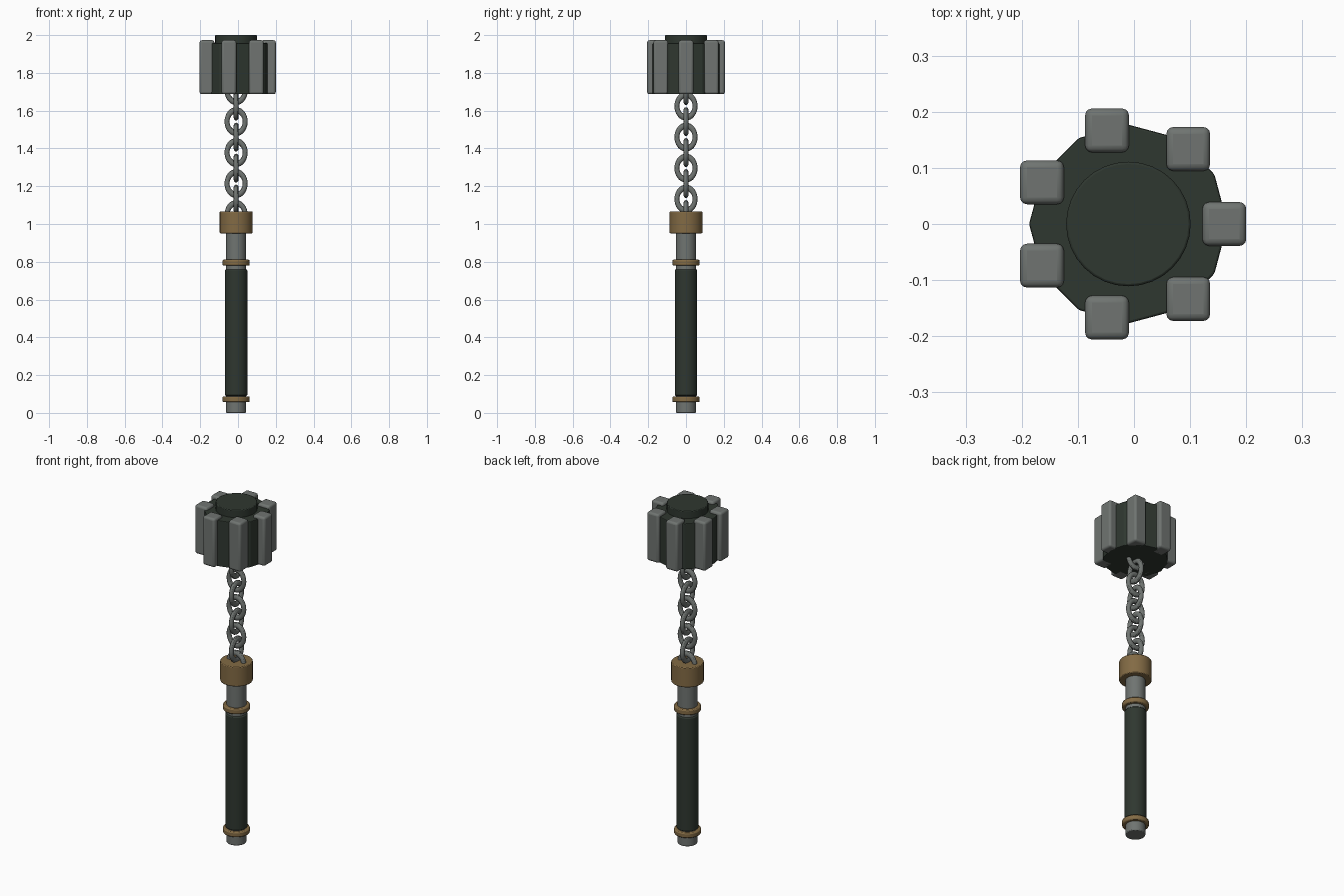
import bpy, math

if "Cube" in bpy.data.objects:
    bpy.data.objects.remove(bpy.data.objects["Cube"])

CX = -0.01  # the seven-bar head is asymmetric, so the axis sits slightly left


def material(name, rgb):
    m = bpy.data.materials.new(name)
    m.diffuse_color = (*rgb, 1)
    m.use_nodes = True
    m.node_tree.nodes["Principled BSDF"].inputs["Base Color"].default_value = m.diffuse_color
    return m


STEEL = material("grey steel", (0.16, 0.175, 0.165))
DARK = material("dark green", (0.028, 0.038, 0.029))
BRASS = material("dull brass", (0.225, 0.145, 0.058))


def finish(name, mat, bevel=0, segments=2, smooth=True):
    ob = bpy.context.object
    ob.name = name
    ob.data.materials.append(mat)
    bpy.ops.object.transform_apply(location=False, rotation=True, scale=True)
    if smooth:
        bpy.ops.object.shade_smooth_by_angle(angle=math.radians(30))
    if bevel:
        b = ob.modifiers.new("Bevel", 'BEVEL')
        b.width, b.segments = bevel, segments
        b.limit_method, b.angle_limit = 'ANGLE', math.radians(25)
    return ob


def cylinder(name, r, z0, z1, mat, sides=32, bevel=0.004, smooth=True):
    bpy.ops.mesh.primitive_cylinder_add(vertices=sides, radius=r, depth=z1 - z0,
                                        location=(CX, 0, (z0 + z1) / 2),
                                        rotation=(0, 0, math.pi / 2))
    return finish(name, mat, bevel, 2, smooth)


# Handle: steel shaft, dark grip, brass rings and chain socket
cylinder("shaft", 0.053, 0.0, 0.97, STEEL)
cylinder("grip", 0.059, 0.09, 0.76, DARK, bevel=0.006)
cylinder("lower_ring", 0.072, 0.057, 0.087, BRASS, bevel=0.006)
cylinder("upper_ring", 0.072, 0.78, 0.811, BRASS, bevel=0.006)
cylinder("chain_socket", 0.087, 0.951, 1.066, BRASS)

# Chain: oval links, alternately turned a quarter
for i in range(9):
    bpy.ops.mesh.primitive_torus_add(major_radius=0.048, minor_radius=0.0132,
                                     major_segments=32, minor_segments=12,
                                     location=(CX, 0, 1.05 + 0.082 * i))
    ob = bpy.context.object
    ob.scale = (1, 1.25, 1)
    ob.rotation_euler = (math.pi / 2, 0, (i % 2) * math.pi / 2)
    finish(f"chain_link_{i + 1}", STEEL)

# Head: twelve-sided core, round cap and seven upright square bars
cylinder("head_core", 0.177, 1.687, 1.957, DARK, sides=12, smooth=False)
cylinder("head_cap", 0.111, 1.94, 2.0, DARK)
for i in range(7):
    a = 2 * math.pi * i / 7
    bpy.ops.mesh.primitive_cube_add(size=1, location=(CX + 0.171 * math.cos(a),
                                                      0.171 * math.sin(a), 1.83))
    bpy.context.object.scale = (0.078, 0.078, 0.286)
    finish(f"head_bar_{i + 1}", STEEL, 0.012, 3)
